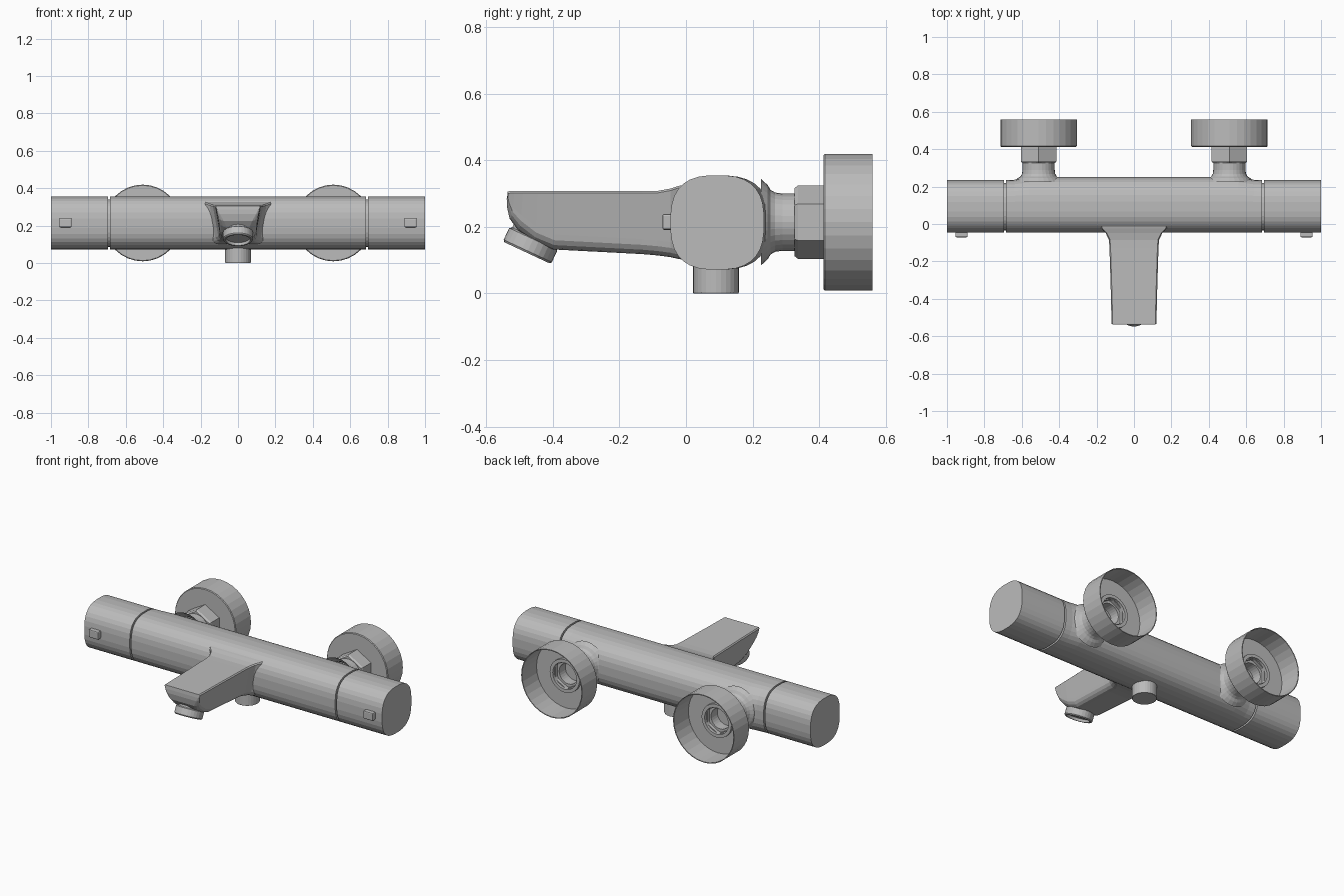
import bpy, bmesh, math
from math import sin, cos, pi, radians
from mathutils import Matrix, Vector

if "Cube" in bpy.data.objects:
    bpy.data.objects.remove(bpy.data.objects["Cube"], do_unlink=True)

metal = bpy.data.materials.new("satin_grey_metal")
metal.use_nodes = True
GREY = (0.5, 0.5, 0.5, 1)
metal.diffuse_color = GREY
metal.node_tree.nodes["Principled BSDF"].inputs["Base Color"].default_value = GREY

CY, CZ = 0.093, 0.213   # axis of the long body


def finish(name, bm):
    bmesh.ops.remove_doubles(bm, verts=bm.verts, dist=1e-5)
    bmesh.ops.recalc_face_normals(bm, faces=bm.faces)
    mesh = bpy.data.meshes.new(name)
    bm.to_mesh(mesh)
    bm.free()
    mesh.materials.append(metal)
    obj = bpy.data.objects.new(name, mesh)
    bpy.context.collection.objects.link(obj)
    return obj


def skin(name, rings, caps=True, loop=False):
    """Join successive rings of points with quads."""
    bm = bmesh.new()
    rows = [[bm.verts.new(p) for p in ring] for ring in rings]
    pairs = list(zip(rows, rows[1:])) + ([(rows[-1], rows[0])] if loop else [])
    for a, b in pairs:
        for i in range(len(a)):
            j = (i + 1) % len(a)
            bm.faces.new((a[i], a[j], b[j], b[i]))
    if caps and not loop:
        bm.faces.new(rows[0])
        bm.faces.new(rows[-1])
    return finish(name, bm)


def lathe(name, profile, matrix, sides=28, phase=0.0, caps=False, loop=False):
    """Turn (radius, height) points around the matrix's z axis."""
    rings = [[matrix @ Vector((r * cos(2 * pi * i / sides + phase),
                               r * sin(2 * pi * i / sides + phase), h))
              for i in range(sides)] for r, h in profile]
    return skin(name, rings, caps, loop)


def body_ring(x, front=0.14, back=0.142, half=0.142, sides=32):
    """Rounded-square section across the body."""
    pts = []
    for i in range(sides):
        a = 2 * pi * (i + 0.5) / sides
        c, s = cos(a), sin(a)
        y = math.copysign(abs(c) ** 0.74, c) * (back if c > 0 else front)
        pts.append((x, CY + y, CZ + math.copysign(abs(s) ** 0.74, s) * half))
    return pts


# Central body, slightly deeper at the back between the connectors
skin("body", [body_ring(x, back=b) for x, b in
              ((-0.685, 0.142), (-0.64, 0.144), (-0.56, 0.158),
               (0.56, 0.158), (0.64, 0.144), (0.685, 0.142))])

# Spout: sections from the root fillet to the curved tip


def spout_ring(y, hw, top, bottom, bow):
    r = min(0.045, (top - bottom) * 0.4)
    low = hw - 0.13 * (top - bottom)
    right = [(hw - 0.006, top), (hw, top - 0.006)]
    for k in range(5):
        a = k * pi / 8
        right.append((low - r + r * cos(a), bottom + r - r * sin(a)))
    outline = right + [(-x, z) for x, z in reversed(right)]
    return [(x, y + bow * (x / hw) ** 2, z) for x, z in outline]


skin("spout", [spout_ring(*s) for s in (
    (0.03, 0.19, 0.335, 0.095, 0), (-0.025, 0.175, 0.322, 0.104, 0),
    (-0.047, 0.152, 0.315, 0.109, 0), (-0.085, 0.134, 0.308, 0.114, 0),
    (-0.13, 0.131, 0.307, 0.118, 0), (-0.40, 0.123, 0.307, 0.132, 0.008),
    (-0.46, 0.122, 0.307, 0.155, 0.015), (-0.51, 0.121, 0.307, 0.19, 0.02),
    (-0.54, 0.12, 0.307, 0.225, 0.024), (-0.555, 0.12, 0.307, 0.262, 0.026),
    (-0.56, 0.119, 0.306, 0.285, 0.026))])

# Tilted nozzle with a recessed mouth
tilt = Matrix.Translation((0, -0.478, 0.122)) @ Matrix.Rotation(radians(155), 4, 'X')
lathe("nozzle", [(0, -0.11), (0.072, -0.11), (0.072, -0.05), (0.08, -0.045),
                 (0.08, -0.006), (0.075, 0), (0.066, 0), (0.063, -0.015),
                 (0, -0.015)], tilt)

# Outlet under the body
lathe("bottom_outlet", [(0, 0), (0.067, 0), (0.069, 0.003), (0.069, 0.12), (0, 0.12)],
      Matrix.Translation((0, 0.09, 0)))

for side, sx in (("left", 1), ("right", -1)):
    # Recessed seam and end handle
    skin(side + "_seam_core", [body_ring(sx * x, 0.128, 0.128, 0.128)
                               for x in (0.67, 0.71)])
    skin(side + "_handle", [body_ring(sx * x) for x in (0.695, 1.0)])

    # Handle button with softened edges
    bm = bmesh.new()
    bmesh.ops.create_cube(bm, size=1, matrix=Matrix.Translation((sx * 0.922, -0.052, CZ + 0.002))
                          @ Matrix.Diagonal((0.066, 0.038, 0.048, 1)))
    button = finish(side + "_button", bm)
    bevel = button.modifiers.new("soft_edges", 'BEVEL')
    bevel.width, bevel.segments = 0.006, 2

    # Wall connector: filleted stem, hexagonal nut and hollow cover
    wall = Matrix.Translation((sx * 0.51, 0, CZ + 0.001)) @ Matrix.Rotation(-pi / 2, 4, 'X')
    lathe(side + "_stem", [(0.13, 0.225), (0.112, 0.245), (0.097, 0.254),
                           (0.089, 0.268), (0.086, 0.29), (0.086, 0.41),
                           (0.1, 0.418), (0.1, 0.436), (0.08, 0.436),
                           (0.08, 0.40), (0.062, 0.40), (0.062, 0.34),
                           (0, 0.34)], wall)
    lathe(side + "_nut", [(0.084, 0.326), (0.102, 0.326), (0.11, 0.336),
                          (0.11, 0.42), (0.084, 0.42)], wall,
          sides=6, phase=pi / 6, loop=True)
    lathe(side + "_wall_cover", [(0.095, 0.413), (0.201, 0.413), (0.205, 0.417),
                                 (0.205, 0.56), (0.2, 0.56), (0.2, 0.42),
                                 (0.095, 0.42)], wall, sides=32, loop=True)
